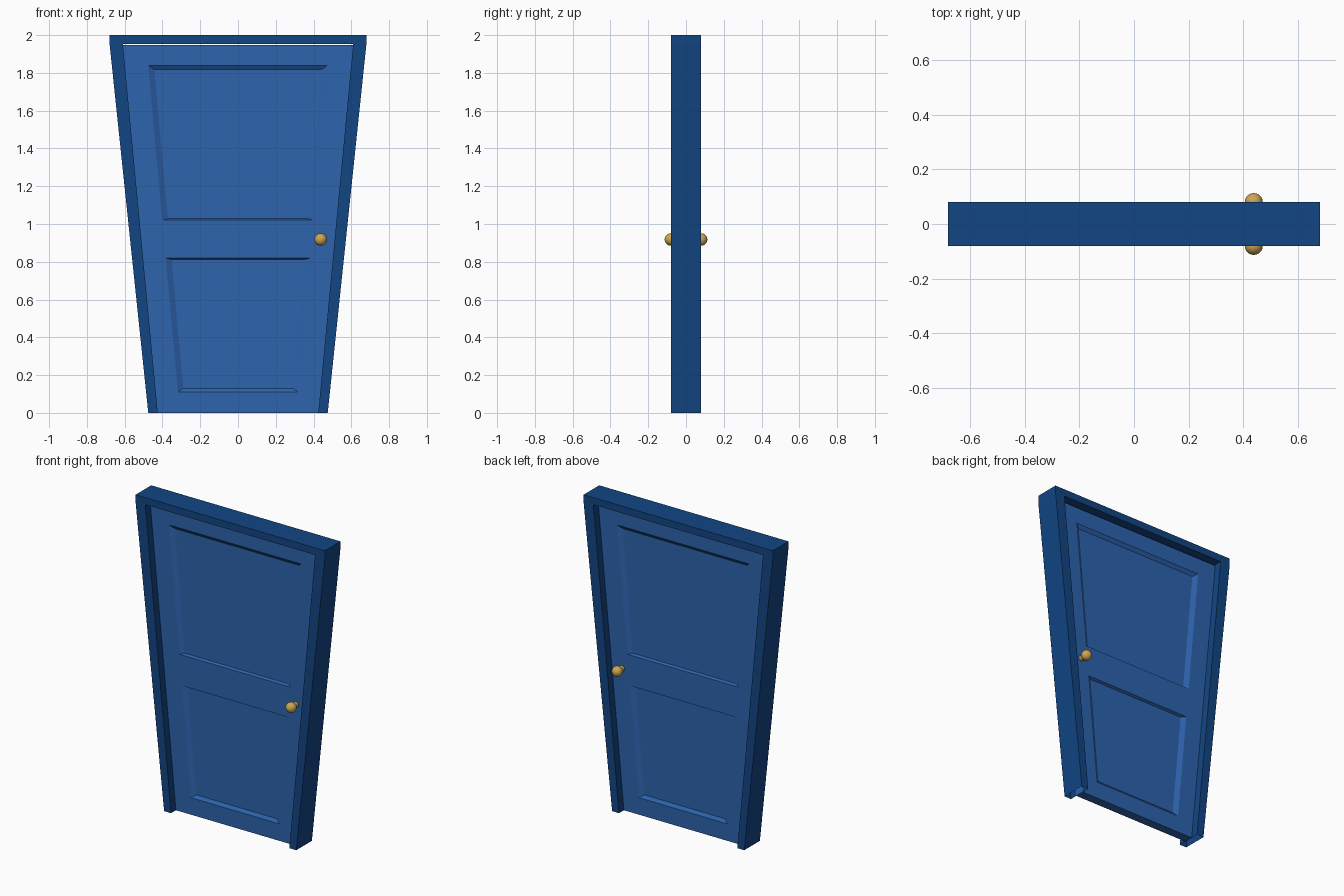
import bpy, bmesh, math

if "Cube" in bpy.data.objects:
    bpy.data.objects.remove(bpy.data.objects["Cube"])


def material(name, rgb):
    m = bpy.data.materials.new(name)
    m.diffuse_color = (*rgb, 1)
    m.use_nodes = True
    m.node_tree.nodes["Principled BSDF"].inputs["Base Color"].default_value = m.diffuse_color
    return m


FRAME = material("frame_blue", (0.006, 0.06, 0.23))
DOOR = material("door_blue", (0.026, 0.125, 0.42))
BRASS = material("brass", (0.6, 0.38, 0.09))


def finish(bm, name, mat):
    bmesh.ops.remove_doubles(bm, verts=bm.verts, dist=1e-5)
    bmesh.ops.recalc_face_normals(bm, faces=bm.faces)
    me = bpy.data.meshes.new(name)
    bm.to_mesh(me)
    bm.free()
    ob = bpy.data.objects.new(name, me)
    me.materials.append(mat)
    bpy.context.collection.objects.link(ob)
    return ob


def extruded(name, outline, y, mat):
    """Prism from an (x, z) outline, from -y to y."""
    bm = bmesh.new()
    face = bm.faces.new([bm.verts.new((x, -y, z)) for x, z in outline])
    new = bmesh.ops.extrude_face_region(bm, geom=[face], use_keep_orig=True)
    bmesh.ops.translate(bm, vec=(0, 2 * y, 0),
                        verts=[v for v in new["geom"] if isinstance(v, bmesh.types.BMVert)])
    # the prism stands on the floor with an open underside
    bottom = [f for f in bm.faces if all(abs(v.co.z) < 1e-6 for v in f.verts)]
    bmesh.ops.delete(bm, geom=bottom, context='FACES_ONLY')
    return finish(bm, name, mat)


# Frame: lintel and two slanted posts
LINTEL_Z = 1.954
extruded("lintel", [(-.68, LINTEL_Z), (.68, LINTEL_Z), (.68, 2), (-.68, 2)], .08, FRAME)
for side, s in (("left", -1), ("right", 1)):
    extruded(side + "_post", [(s * .425, 0), (s * .475, 0), (s * .68, LINTEL_Z),
                              (s * .61, LINTEL_Z)], .08, FRAME)

# Door leaf: tapered slab with two recessed panels on each face
TOP, HALF, DEPTH = 1.947, .03, .016
rows = [0, .11, .82, 1.02, 1.84, TOP]
insets = {1: (.02, .008), 3: (.008, .022)}   # bottom and top bevel of each panel


def edge(z):
    return .426 + .0945 * z


def panel(z):
    return .308 + .091 * z


bm = bmesh.new()


def quad(*pts):
    bm.faces.new([bm.verts.new(p) for p in pts])


for s in (-1, 1):
    y = s * HALF
    for i, (a, b) in enumerate(zip(rows, rows[1:])):
        ca = [-edge(a), -panel(a), panel(a), edge(a)]
        cb = [-edge(b), -panel(b), panel(b), edge(b)]
        for j in range(3):
            outer = [(ca[j], y, a), (ca[j + 1], y, a), (cb[j + 1], y, b), (cb[j], y, b)]
            if j == 1 and i in insets:
                lo, hi = a + insets[i][0], b - insets[i][1]
                yi = y - s * DEPTH
                wl, wh = panel(lo) - .03, panel(hi) - .03
                inner = [(-wl, yi, lo), (wl, yi, lo), (wh, yi, hi), (-wh, yi, hi)]
                quad(*inner)
                for k in range(4):
                    n = (k + 1) % 4
                    quad(outer[k], outer[n], inner[n], inner[k])
            else:
                quad(*outer)
bmesh.ops.remove_doubles(bm, verts=bm.verts, dist=1e-5)
# Bridge front and back around the rim
rim = [e for e in bm.edges if len(e.link_faces) == 1]
bmesh.ops.bridge_loops(bm, edges=rim)
finish(bm, "door_leaf", DOOR)

# Knobs: a ball on a short neck, front and back
for side, s in (("front", -1), ("back", 1)):
    bpy.ops.mesh.primitive_uv_sphere_add(segments=24, ring_count=14, radius=.033,
                                         location=(.438, s * .08, .918))
    ball = bpy.context.object
    ball.name = side + "_knob"
    bpy.ops.mesh.primitive_cylinder_add(vertices=20, radius=.018, depth=.04,
                                        location=(.438, s * .045, .918),
                                        rotation=(math.pi / 2, 0, 0))
    neck = bpy.context.object
    neck.name = side + "_knob_neck"
    for ob in (ball, neck):
        ob.data.materials.append(BRASS)
        bpy.ops.object.select_all(action='DESELECT')
        ob.select_set(True)
        bpy.context.view_layer.objects.active = ob
        bpy.ops.object.shade_smooth_by_angle()
